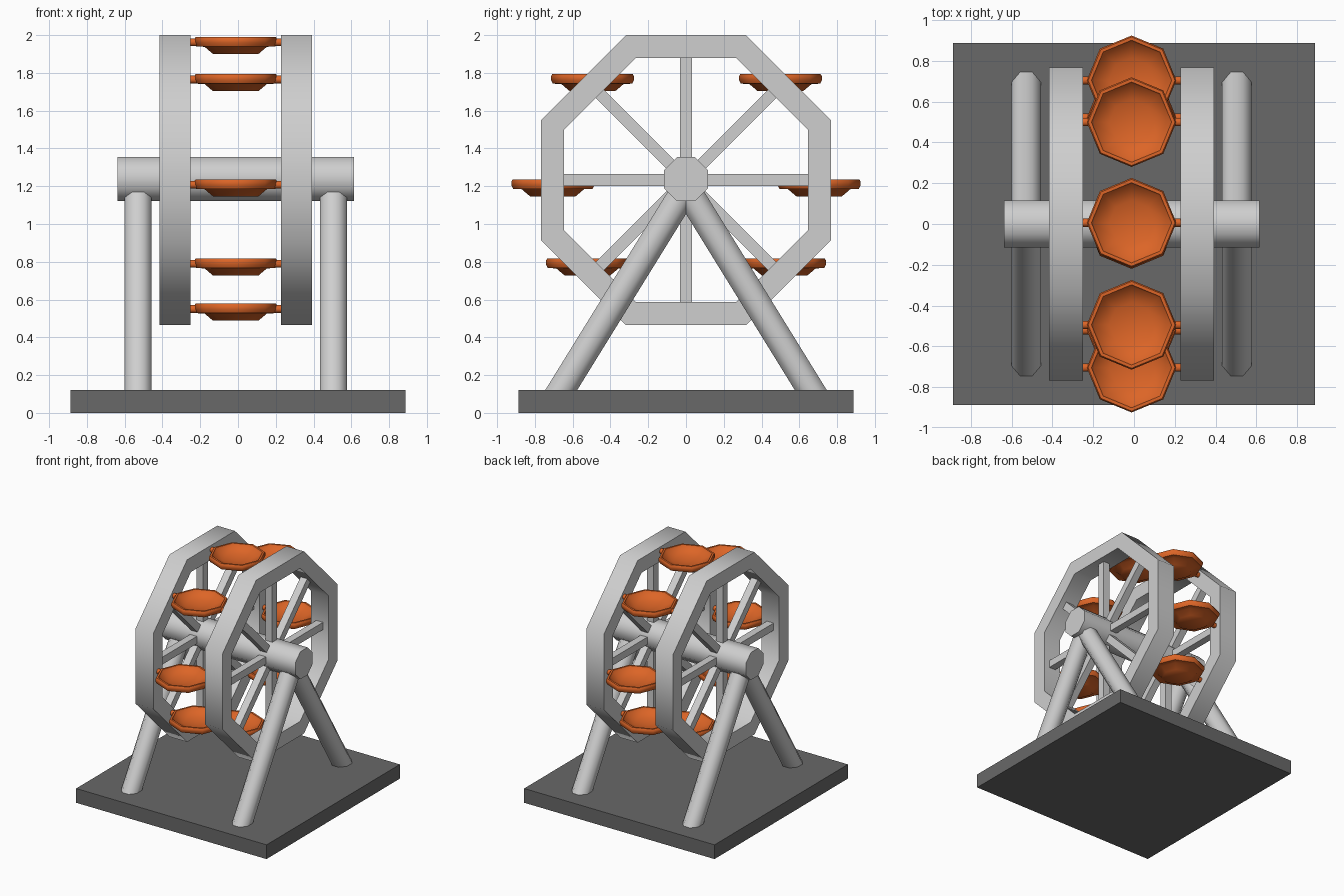
import bpy, bmesh, math
from mathutils import Vector, Matrix

if "Cube" in bpy.data.objects:
    bpy.data.objects.remove(bpy.data.objects["Cube"])

CX = -0.012          # x centre of the wheel assembly
HUB_Z = 1.2325       # wheel axis height


def material(name, rgb):
    m = bpy.data.materials.new(name)
    m.diffuse_color = (*rgb, 1)
    m.use_nodes = True
    m.node_tree.nodes["Principled BSDF"].inputs["Base Color"].default_value = m.diffuse_color
    return m


LIGHT = material("light_grey", (0.62, 0.62, 0.62))
DARK = material("dark_grey", (0.14, 0.14, 0.14))
ORANGE = material("orange", (0.72, 0.13, 0.02))


def finish(name, bm, mat, angle=50):
    bmesh.ops.recalc_face_normals(bm, faces=bm.faces)
    me = bpy.data.meshes.new(name)
    bm.to_mesh(me)
    bm.free()
    me.materials.append(mat)
    ob = bpy.data.objects.new(name, me)
    bpy.context.collection.objects.link(ob)
    bpy.ops.object.select_all(action='DESELECT')
    ob.select_set(True)
    bpy.context.view_layer.objects.active = ob
    bpy.ops.object.shade_smooth_by_angle(angle=math.radians(angle))
    return ob


def bar(name, a, b, apothem, sides, mat):
    """Prism from a to b with flats facing the x axis."""
    a, b = Vector(a), Vector(b)
    d = (b - a).normalized()
    u = Vector((1, 0, 0)) if abs(d.x) < 0.9 else Vector((0, 1, 0))
    v = d.cross(u)
    r = apothem / math.cos(math.pi / sides)
    bm = bmesh.new()
    ends = []
    for p in (a, b):
        ring = []
        for i in range(sides):
            t = 2 * math.pi * (i + 0.5) / sides
            ring.append(bm.verts.new(p + r * (u * math.cos(t) + v * math.sin(t))))
        ends.append(ring)
        bm.faces.new(ring)
    for i in range(sides):
        j = (i + 1) % sides
        bm.faces.new((ends[0][i], ends[0][j], ends[1][j], ends[1][i]))
    return finish(name, bm, mat)


def lathe(name, profile, loc, mat, sides=8):
    """Revolve (radius, z) points about a vertical axis."""
    bm = bmesh.new()
    rows = []
    for r, z in profile:
        if r == 0:
            rows.append([bm.verts.new((0, 0, z))] * sides)
        else:
            rows.append([bm.verts.new((r * math.cos(2 * math.pi * i / sides),
                                       r * math.sin(2 * math.pi * i / sides), z))
                         for i in range(sides)])
    for lo, hi in zip(rows, rows[1:]):
        for i in range(sides):
            j = (i + 1) % sides
            bm.faces.new(list(dict.fromkeys((lo[i], lo[j], hi[j], hi[i]))))
    bmesh.ops.translate(bm, verts=bm.verts, vec=loc)
    return finish(name, bm, mat)


def rim(name, x, outer, inner, width):
    """Octagonal ring with flats on top, bottom and sides."""
    bm = bmesh.new()
    loops = []
    for dx, ap in ((-1, outer), (1, outer), (1, inner), (-1, inner)):
        r = ap / math.cos(math.pi / 8)
        loops.append([bm.verts.new((x + dx * width / 2,
                                    r * math.cos((i + 0.5) * math.pi / 4),
                                    HUB_Z + r * math.sin((i + 0.5) * math.pi / 4)))
                      for i in range(8)])
    for k in range(4):
        p, q = loops[k], loops[(k + 1) % 4]
        for i in range(8):
            j = (i + 1) % 8
            bm.faces.new((p[i], p[j], q[j], q[i]))
    return finish(name, bm, LIGHT)


# Base plate
bm = bmesh.new()
bmesh.ops.create_cube(bm, size=1, matrix=Matrix.Translation((0, 0, 0.06))
                      @ Matrix.Diagonal((1.775, 1.775, 0.12, 1)))
finish("base", bm, DARK)

# Axle through both wheels
bar("axle", (CX - 0.627, 0, HUB_Z + 0.005), (CX + 0.627, 0, HUB_Z + 0.005), 0.116, 8, LIGHT)

for side, label in ((-1, "left"), (1, "right")):
    # Wheel rim and spokes
    x = CX + side * 0.322
    rim(label + "_wheel_rim", x, 0.7675, 0.645, 0.165)
    for k in range(8):
        t = k * math.pi / 4
        bar(f"{label}_spoke_{k + 1}", (x, 0, HUB_Z),
            (x, 0.67 * math.cos(t), HUB_Z + 0.67 * math.sin(t)), 0.031, 4, LIGHT)
    # Slanted support legs
    lx = CX + side * 0.517
    for s, where in ((-1, "front"), (1, "back")):
        bar(f"{label}_{where}_leg", (lx, s * 0.692, 0.07), (lx, 0, 1.19), 0.072, 8, LIGHT)

# Bowl-shaped cabins with their pivot pins: (y, top z)
BOWL = [(0, -0.09), (0.12, -0.09), (0.165, -0.052), (0.21, -0.05), (0.22, -0.03),
        (0.22, -0.012), (0.213, 0), (0.197, 0), (0.19, -0.015), (0.11, -0.05), (0, -0.062)]
CABINS = [(0.006, 1.99), (0.5, 1.793), (0.705, 1.236), (0.522, 0.817),
          (0, 0.578), (-0.522, 0.817), (-0.705, 1.236), (-0.495, 1.793)]
for n, (y, z) in enumerate(CABINS, 1):
    lathe(f"cabin_{n}", BOWL, (CX, y, z), ORANGE)
    for side, label in ((-1, "left"), (1, "right")):
        bar(f"cabin_{n}_{label}_pin", (CX + side * 0.205, y, z - 0.028),
            (CX + side * 0.26, y, z - 0.028), 0.02, 8, ORANGE)
